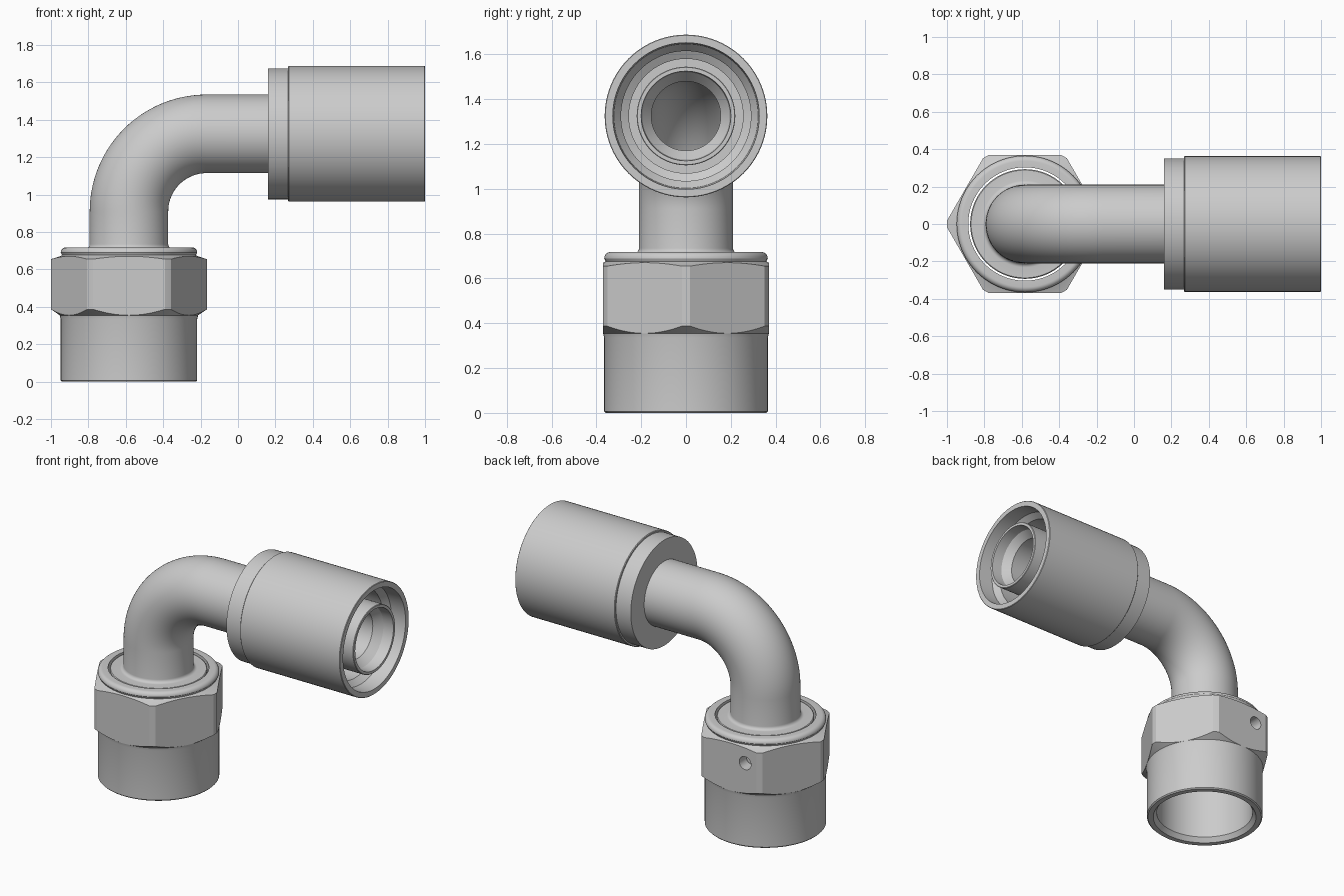
import bpy, bmesh
from math import pi, sin, cos, radians
from mathutils import Vector

if "Cube" in bpy.data.objects:
    bpy.data.objects.remove(bpy.data.objects["Cube"])

AX = -0.583            # x of the vertical nut axis
BEND = 0.415           # bend radius of the elbow
Z0 = 0.91              # height where the bend starts
ZH = Z0 + BEND         # height of the horizontal axis
ARC = BEND * pi / 2


def path(s):
    """Point and in-plane normal at arc length s along the elbow centreline."""
    if s <= Z0:
        return Vector((AX, 0, s)), Vector((1, 0, 0))
    if s < Z0 + ARC:
        a = (s - Z0) / BEND
        n = Vector((cos(a), 0, -sin(a)))
        return Vector((AX + BEND, 0, Z0)) - n * BEND, n
    return Vector((AX + BEND + s - Z0 - ARC, 0, ZH)), Vector((0, 0, -1))


def at_x(x):
    """Arc length of a position on the horizontal leg."""
    return x - AX - BEND + Z0 + ARC


def revolve(name, loop, n=96):
    """Sweep a closed (arc length, radius) loop round the centreline."""
    bm = bmesh.new()
    rings = []
    for s, r in loop:
        c, u = path(s)
        rings.append([bm.verts.new(c + r * (u * cos(2 * pi * i / n)
                      + Vector((0, 1, 0)) * sin(2 * pi * i / n))) for i in range(n)])
    for a, b in zip(rings, rings[1:] + rings[:1]):
        for i in range(n):
            j = (i + 1) % n
            bm.faces.new((a[i], a[j], b[j], b[i]))
    bmesh.ops.recalc_face_normals(bm, faces=bm.faces)
    me = bpy.data.meshes.new(name)
    bm.to_mesh(me)
    bm.free()
    ob = bpy.data.objects.new(name, me)
    bpy.context.collection.objects.link(ob)
    return ob


def activate(ob):
    bpy.ops.object.select_all(action='DESELECT')
    ob.select_set(True)
    bpy.context.view_layer.objects.active = ob


def smooth(ob):
    activate(ob)
    bpy.ops.object.shade_smooth_by_angle(angle=radians(25))


def cut(ob, cutter, op):
    activate(ob)
    m = ob.modifiers.new("cut", 'BOOLEAN')
    m.object, m.operation, m.solver = cutter, op, 'EXACT'
    bpy.ops.object.modifier_apply(modifier=m.name)
    bpy.data.objects.remove(cutter)


# swivel nut: turned envelope with through bore, then milled to a hexagon
collar = [(0.69 + 0.028 * sin(a), 0.337 + 0.028 * cos(a))
          for a in [i * pi / 12 for i in range(7)]]
nut = revolve("swivel_nut", [
    (0.0, 0.325), (0.0, 0.358), (0.007, 0.365), (0.335, 0.365), (0.355, 0.37),
    (0.387, 0.417), (0.655, 0.417), (0.672, 0.365), (0.676, 0.358)] + collar
    + [(0.718, 0.303), (0.03, 0.303)])
bpy.ops.mesh.primitive_cylinder_add(vertices=6, radius=0.37 / cos(pi / 6), depth=2,
                                    location=(AX, 0, 0.4), rotation=(0, 0, pi / 6))
hexagon = bpy.context.object
# put a corner of the hexagon on the x axis
if abs(hexagon.data.vertices[0].co.x) < 0.01:
    hexagon.rotation_euler.z = pi / 6
else:
    hexagon.rotation_euler.z = 0
bpy.context.view_layer.update()
cut(nut, hexagon, 'INTERSECT')

# retaining-wire hole in the back flat
bpy.ops.mesh.primitive_cylinder_add(vertices=32, radius=0.043, depth=0.2,
                                    location=(AX - 0.11, 0.36, 0.565),
                                    rotation=(pi / 2, 0, 0))
cut(nut, bpy.context.object, 'DIFFERENCE')
smooth(nut)

# bent tube: swivel head, elbow and hose nipple with a continuous bore
STEPS = 28
bend = [Z0 + ARC * i / STEPS for i in range(STEPS + 1)]
fillet = [(0.735 - 0.022 * cos(a), 0.232 - 0.022 * sin(a))
          for a in [i * pi / 10 for i in range(6)]]
outer = [(0.40, 0.17), (0.50, 0.293), (0.708, 0.293), (0.713, 0.288)] + fillet
outer += [(s, 0.21) for s in bend]
outer += [(at_x(0.3), 0.21), (at_x(0.32), 0.22), (at_x(0.997), 0.22), (at_x(1.0), 0.217)]
inner = [(at_x(1.0), 0.2), (at_x(0.93), 0.195), (at_x(0.88), 0.155)]
inner += [(s, 0.155) for s in reversed(bend)] + [(0.40, 0.155)]
smooth(revolve("elbow_tube", outer + inner))

# crimp sleeve, open towards the hose end
smooth(revolve("crimp_sleeve", [(at_x(x), r) for x, r in [
    (0.16, 0.205), (0.16, 0.35), (0.268, 0.35), (0.268, 0.359), (0.272, 0.363),
    (0.997, 0.363), (1.0, 0.36), (1.0, 0.327), (0.9, 0.322), (0.86, 0.29),
    (0.42, 0.29), (0.40, 0.255), (0.28, 0.255), (0.28, 0.205)]]))
